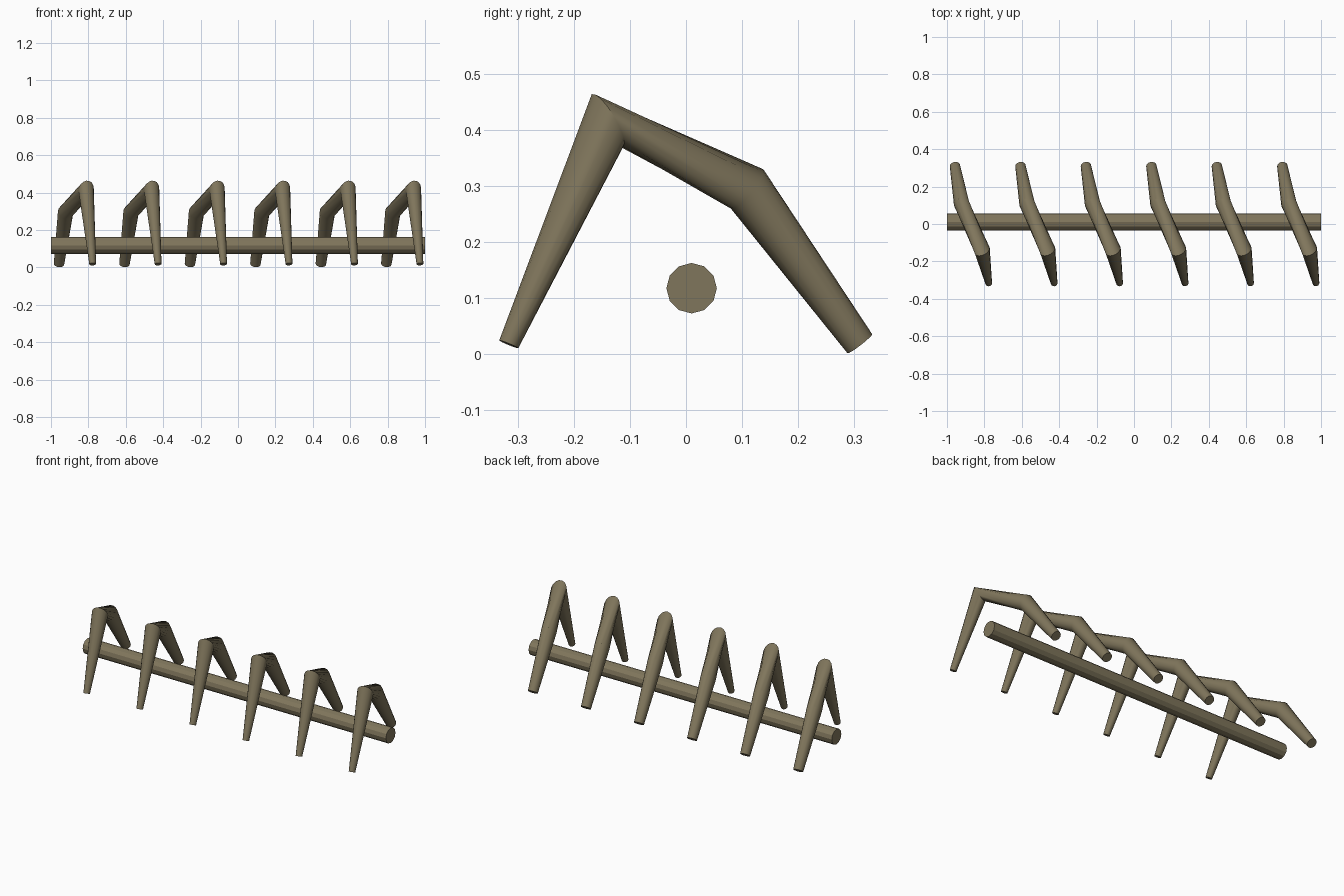
import bpy, bmesh, math
from mathutils import Vector

default = bpy.data.objects.get("Cube")
if default:
    bpy.data.objects.remove(default, do_unlink=True)

# One dull bone-brown colour for everything
bone = bpy.data.materials.new("bone_brown")
bone.use_nodes = True
colour = (0.216, 0.181, 0.107, 1)
bone.diffuse_color = colour
bone.node_tree.nodes["Principled BSDF"].inputs["Base Color"].default_value = colour


def tube(name, stations, sides):
    """Mesh skinned through stations: (centre, half axis in the yz plane, side radius)."""
    centres = [Vector(s[0]) for s in stations]
    steps = [(b - a).normalized() for a, b in zip(centres, centres[1:])]
    bm = bmesh.new()
    rings = []
    for i, (centre, half, radius) in enumerate(stations):
        tangent = steps[max(i - 1, 0)] + steps[min(i, len(steps) - 1)]
        up = Vector((0, *half))
        side = tangent.cross(up).normalized() * radius
        angles = [2 * math.pi * k / sides for k in range(sides)]
        rings.append([bm.verts.new(centres[i] + up * math.cos(a) + side * math.sin(a))
                      for a in angles])
    for a, b in zip(rings, rings[1:]):
        for k in range(sides):
            n = (k + 1) % sides
            bm.faces.new((a[k], a[n], b[n], b[k]))
    bm.faces.new(rings[0])
    bm.faces.new(rings[-1])
    bmesh.ops.recalc_face_normals(bm, faces=bm.faces)
    mesh = bpy.data.meshes.new(name)
    bm.to_mesh(mesh)
    bm.free()
    mesh.materials.append(bone)
    return mesh


def place(name, mesh, x=0):
    obj = bpy.data.objects.new(name, mesh)
    obj.location.x = x
    bpy.context.collection.objects.link(obj)
    return obj


# Straight faceted spine rod
rod = [((x, 0.01, 0.118), (0, 0.045), 0.045) for x in (-1, 1)]
place("spine_rod", tube("spine_rod", rod, 12))

# Slanting bent rib: front tip, apex, rear bend, rear tip
rib = tube("rib", [
    ((0.098, -0.316, 0.018), (-0.017, 0.007), 0.018),
    ((0.063, -0.140, 0.417), (-0.028, 0.047), 0.043),
    ((-0.047, 0.109, 0.295), (0.029, 0.035), 0.042),
    ((-0.082, 0.310, 0.019), (0.022, 0.017), 0.028),
], 16)

# Six evenly spaced ribs along the rod
ribs = [place(f"rib_{i + 1}", rib, -0.875 + 0.35 * i) for i in range(6)]
bpy.ops.object.select_all(action="DESELECT")
ribs[0].select_set(True)
bpy.context.view_layer.objects.active = ribs[0]
bpy.ops.object.shade_smooth_by_angle(angle=math.radians(35))
